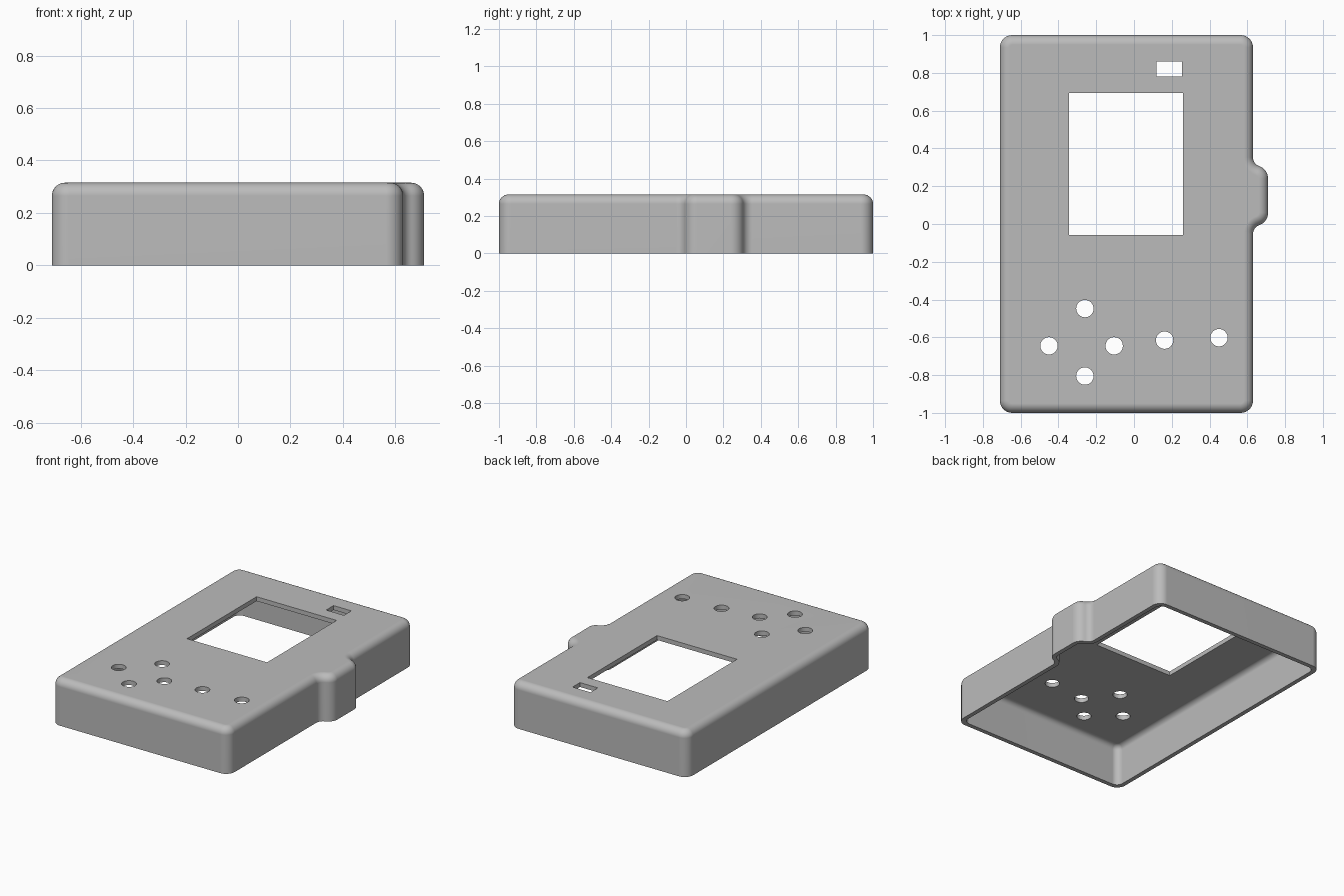
import bpy, bmesh
from math import sin, cos, pi, acos, radians, sqrt
from mathutils import Matrix

old = bpy.data.objects.get("Cube")
if old:
    bpy.data.objects.remove(old, do_unlink=True)

LEFT, RIGHT, END, HEIGHT = -0.71, 0.63, 1.0, 0.315
WALL, OUTER_FILLET, INNER_FILLET = 0.03, 0.05, 0.035
BUMP_Y, BUMP_HALF, BUMP_R, BLEND_R = 0.15, 0.09, 0.07, 0.05
BUMP_X = 0.71 - BUMP_R

grey = bpy.data.materials.new("case_grey")
grey.use_nodes = True
grey.diffuse_color = (0.5, 0.5, 0.5, 1)
grey.node_tree.nodes["Principled BSDF"].inputs["Base Color"].default_value = (0.5, 0.5, 0.5, 1)


def arc(cx, cy, r, a0, a1, steps=8):
    return [(cx + r * cos(a0 + (a1 - a0) * i / steps),
             cy + r * sin(a0 + (a1 - a0) * i / steps)) for i in range(steps + 1)]


def outline(inset, corner):
    """Rounded case outline with the side bump, moved inwards by inset."""
    l, r, e = LEFT + inset + corner, RIGHT - inset - corner, END - inset - corner
    # Side bump: convex corners blended into the wall by concave arcs
    dx = RIGHT + BLEND_R - BUMP_X
    reach = BUMP_R + BLEND_R
    dy = sqrt(reach ** 2 - dx ** 2)
    turn = acos(dx / reach)
    cv, cc = BUMP_R - inset, BLEND_R + inset
    lo, hi = BUMP_Y - BUMP_HALF, BUMP_Y + BUMP_HALF
    pts = arc(r, -e, corner, -pi / 2, 0)
    pts += arc(BUMP_X + dx, lo - dy, cc, pi, pi - turn)
    pts += arc(BUMP_X, lo, cv, -turn, 0)[1:]
    pts += arc(BUMP_X, hi, cv, 0, turn)
    pts += arc(BUMP_X + dx, hi + dy, cc, pi + turn, pi)[1:]
    pts += arc(r, e, corner, 0, pi / 2)
    pts += arc(l, e, corner, pi / 2, pi)
    pts += arc(l, -e, corner, pi, 1.5 * pi)
    return pts


def shell_rings(bm, inset, corner, top, fillet, steps=8):
    """Stack outlines from the open rim up over the rounded top edge."""
    levels = [(0, 0)]
    for i in range(steps + 1):
        a = pi / 2 * i / steps
        levels.append((fillet * (1 - cos(a)), top - fillet + fillet * sin(a)))
    return [[bm.verts.new((x, y, z)) for x, y in outline(inset + d, corner - d)]
            for d, z in levels]


def bridge(bm, a, b):
    n = len(a)
    for i in range(n):
        j = (i + 1) % n
        bm.faces.new((a[i], a[j], b[j], b[i]))


# Hollow case, open underneath
bm = bmesh.new()
outer = shell_rings(bm, 0, 0.065, HEIGHT, OUTER_FILLET)
inner = shell_rings(bm, WALL, 0.045, HEIGHT - WALL, INNER_FILLET)
for rings in (outer, inner):
    for a, b in zip(rings, rings[1:]):
        bridge(bm, a, b)
    bm.faces.new(rings[-1])
bridge(bm, inner[0], outer[0])
bmesh.ops.recalc_face_normals(bm, faces=bm.faces)
mesh = bpy.data.meshes.new("case_shell")
bm.to_mesh(mesh)
bm.free()
case = bpy.data.objects.new("case_shell", mesh)
bpy.context.collection.objects.link(case)
mesh.materials.append(grey)

# Cutter for the screen window, the small slot and the button holes
bm = bmesh.new()
for x0, x1, y0, y1 in ((-0.345, 0.26, -0.058, 0.693), (0.12, 0.255, 0.78, 0.86)):
    bmesh.ops.create_cube(bm, size=1, matrix=Matrix.Translation(
        ((x0 + x1) / 2, (y0 + y1) / 2, HEIGHT)) @ Matrix.Diagonal((x1 - x0, y1 - y0, 0.2, 1)))
for x, y in ((-0.26, -0.448), (-0.45, -0.645), (-0.105, -0.645),
             (-0.26, -0.805), (0.162, -0.615), (0.45, -0.602)):
    bmesh.ops.create_cone(bm, cap_ends=True, segments=32, radius1=0.046, radius2=0.046,
                          depth=0.2, matrix=Matrix.Translation((x, y, HEIGHT)))
cut_mesh = bpy.data.meshes.new("opening_cutter")
bm.to_mesh(cut_mesh)
bm.free()
cut_mesh.materials.append(grey)
cutter = bpy.data.objects.new("opening_cutter", cut_mesh)
cutter.hide_render = True
bpy.context.collection.objects.link(cutter)

# Cut the openings, then shade smoothly with crisp edges
bpy.ops.object.select_all(action="DESELECT")
case.select_set(True)
bpy.context.view_layer.objects.active = case
cut = case.modifiers.new("openings", "BOOLEAN")
cut.operation = "DIFFERENCE"
cut.solver = "EXACT"
cut.object = cutter
bpy.ops.object.modifier_apply(modifier=cut.name)
bpy.data.objects.remove(cutter, do_unlink=True)
bpy.ops.object.shade_smooth_by_angle(angle=radians(35))
weighted = case.modifiers.new("clean_normals", "WEIGHTED_NORMAL")
weighted.keep_sharp = True
